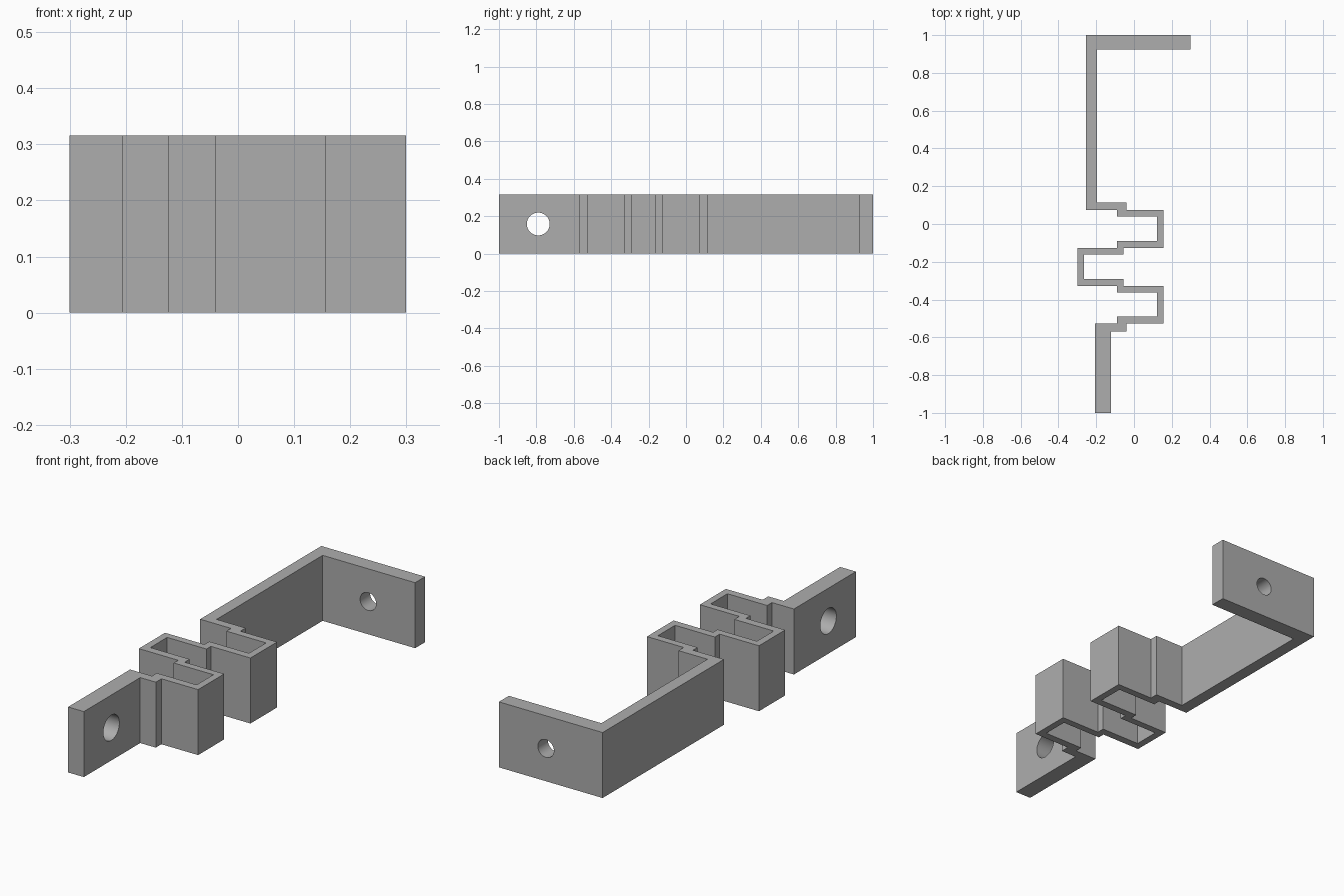
import bpy
import bmesh
from math import pi, radians
from mathutils import Matrix

cube = bpy.data.objects.get("Cube")
if cube:
    bpy.data.objects.remove(cube, do_unlink=True)

HEIGHT = 0.316

# Single plain grey finish
grey = bpy.data.materials.new("grey")
grey.use_nodes = True
colour = (0.42, 0.42, 0.42, 1)
grey.diffuse_color = colour
grey.node_tree.nodes["Principled BSDF"].inputs["Base Color"].default_value = colour


def make_object(name, bm):
    bmesh.ops.recalc_face_normals(bm, faces=bm.faces)
    mesh = bpy.data.meshes.new(name)
    bm.to_mesh(mesh)
    bm.free()
    mesh.materials.append(grey)
    obj = bpy.data.objects.new(name, mesh)
    bpy.context.collection.objects.link(obj)
    return obj


def right_angle_path(start, turns):
    """Points of an outline whose steps alternate between x and y."""
    x, y = start
    points = []
    for i, value in enumerate(turns):
        if i % 2 == 0:
            x = value
        else:
            y = value
        points.append((x, y))
    return points


def drill(target, name, location, radius, axis):
    """Cut a round hole through the target along the given axis."""
    bm = bmesh.new()
    turn = Matrix.Rotation(pi / 2, 4, "Y" if axis == "X" else "X")
    bmesh.ops.create_cone(bm, cap_ends=True, segments=48, radius1=radius,
                          radius2=radius, depth=0.2,
                          matrix=Matrix.Translation(location) @ turn)
    cutter = make_object(name, bm)
    cutter.hide_render = True
    mod = target.modifiers.new(name, "BOOLEAN")
    mod.operation = "DIFFERENCE"
    mod.solver = "EXACT"
    mod.object = cutter
    bpy.context.view_layer.objects.active = target
    bpy.ops.object.modifier_apply(modifier=name)
    bpy.data.objects.remove(cutter, do_unlink=True)


# Outline down the left side, then back up the right side
left_side = [-0.255, 0.075, -0.09, 0.04, 0.122, -0.091, -0.09, -0.128,
             -0.3, -0.328, -0.09, -0.362, 0.122, -0.49, -0.09, -0.527,
             -0.207, -1]
right_side = [-0.123, -0.57, -0.04, -0.527, 0.156, -0.328, -0.055, -0.29,
              -0.265, -0.162, -0.055, -0.128, 0.156, 0.075, -0.04, 0.115,
              -0.195, 0.924, 0.299, 1]
outline = right_angle_path((0.299, 1), left_side + right_side)

# Folded bracket strip, extruded upwards
bm = bmesh.new()
base = bm.faces.new([bm.verts.new((x, y, 0)) for x, y in outline])
top = bmesh.ops.extrude_face_region(bm, geom=[base], use_keep_orig=True)
raised = [v for v in top["geom"] if isinstance(v, bmesh.types.BMVert)]
bmesh.ops.translate(bm, verts=raised, vec=(0, 0, HEIGHT))
bracket = make_object("folded_bracket", bm)

# Screw holes in the front tab and the back flange
drill(bracket, "front_hole", (-0.165, -0.79, HEIGHT / 2), 0.061, "X")
drill(bracket, "back_hole", (0.048, 0.96, HEIGHT / 2), 0.043, "Y")

# Smooth hole walls, sharp folds
bpy.ops.object.select_all(action="DESELECT")
bracket.select_set(True)
bpy.context.view_layer.objects.active = bracket
bpy.ops.object.shade_smooth_by_angle(angle=radians(30))
